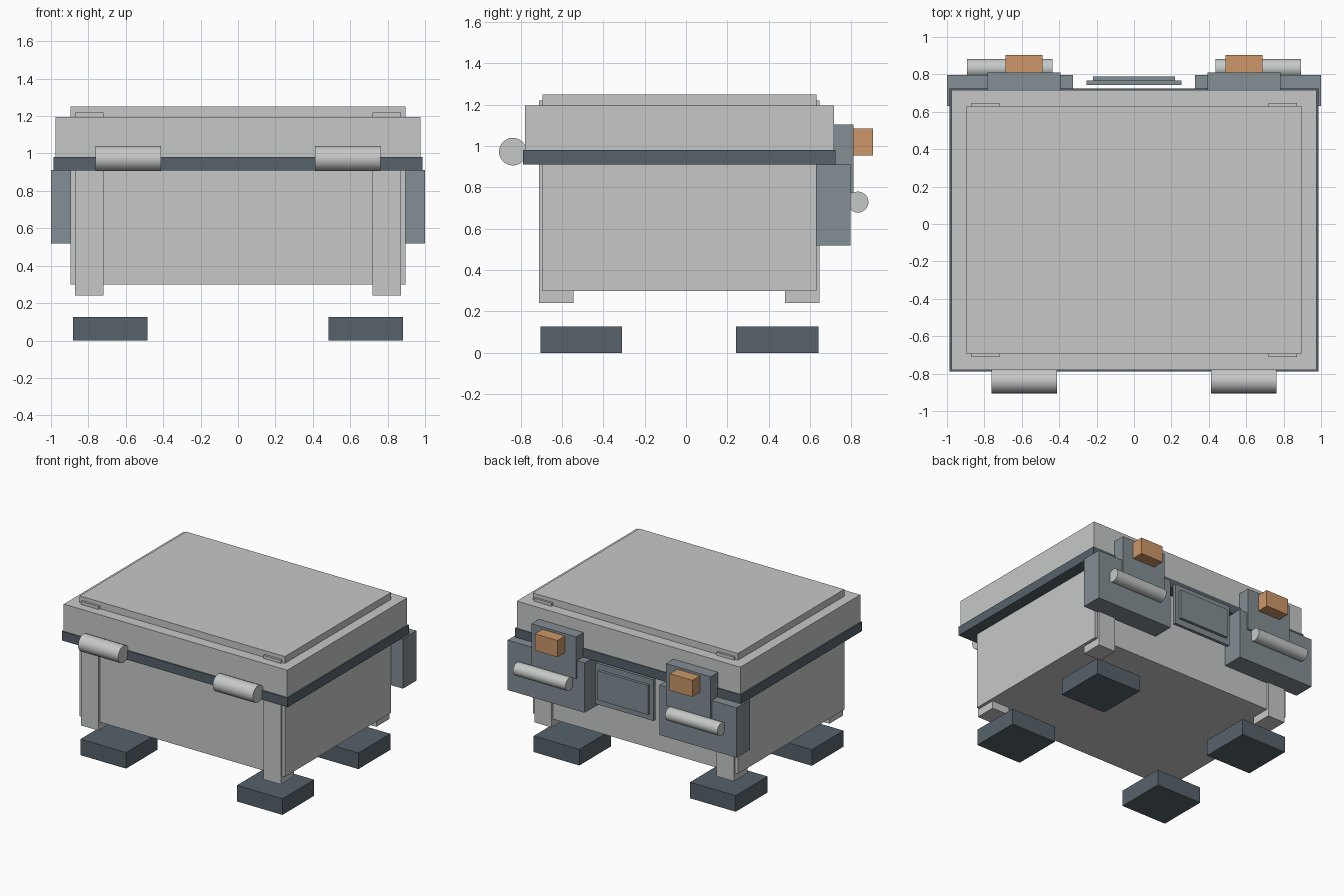
import bpy
import math

cube = bpy.data.objects.get("Cube")
if cube:
    bpy.data.objects.remove(cube, do_unlink=True)


def material(name, hex_code):
    """Flat material from an sRGB hex string, stored as linear values."""
    srgb = [int(hex_code[i:i + 2], 16) / 255 for i in (0, 2, 4)]
    colour = [c / 12.92 if c < 0.04 else ((c + 0.055) / 1.055) ** 2.4 for c in srgb] + [1]
    mat = bpy.data.materials.new(name)
    mat.use_nodes = True
    mat.diffuse_color = colour
    mat.node_tree.nodes["Principled BSDF"].inputs["Base Color"].default_value = colour
    return mat


LIGHT = material("light_grey", "c5c9c7")
STEEL = material("steel_grey", "838e95")
DARK = material("dark_slate", "56626a")
ORANGE = material("copper_orange", "cc9668")


def finish(name, mat):
    obj = bpy.context.object
    obj.name = obj.data.name = name
    obj.data.materials.append(mat)
    return obj


def box(name, mat, x, y, z):
    """Box from (low, high) ranges on each axis."""
    bpy.ops.mesh.primitive_cube_add(size=1, location=[sum(r) / 2 for r in (x, y, z)])
    bpy.context.object.scale = [r[1] - r[0] for r in (x, y, z)]
    bpy.ops.object.transform_apply(location=False, rotation=False, scale=True)
    return finish(name, mat)


def rod(name, mat, x, y, z, radius):
    """Horizontal rod along x."""
    bpy.ops.mesh.primitive_cylinder_add(vertices=24, radius=radius, depth=x[1] - x[0],
                                        location=(sum(x) / 2, y, z),
                                        rotation=(0, math.pi / 2, 0))
    bpy.ops.object.shade_smooth_by_angle(angle=math.radians(30))
    return finish(name, mat)


def sided(side, low, high):
    """Mirror an x range to the chosen side."""
    return tuple(sorted((side * low, side * high)))


# Main case, lid and rim
box("case_body", LIGHT, (-.896, .896), (-.695, .632), (.30, 1.25))
box("lid", LIGHT, (-.976, .976), (-.78, .717), (.98, 1.196))
box("lid_rim", DARK, (-.987, .987), (-.789, .724), (.91, .982))

# Label panel on the back
box("back_panel", STEEL, (-.255, .255), (.743, .767), (.597, .923))
box("back_panel_inset", STEEL, (-.219, .219), (.765, .789), (.645, .875))

for side, label in ((1, "left"), (-1, "right")):
    # Corner posts and feet
    for end, post_y, foot_y in (("front", (-.712, -.545), (-.705, -.31)),
                                ("back", (.48, .647), (.242, .64))):
        box(f"{end}_{label}_post", LIGHT, sided(side, .72, .872), post_y, (.24, 1.22))
        box(f"{end}_{label}_foot", DARK, sided(side, .484, .882), foot_y, (0, .127))

    # Front handle roll
    rod(f"{label}_front_roll", LIGHT, sided(side, .413, .763), -.838, .973, .067)

    # Rear hinge assembly
    box(f"{label}_hinge_base", STEEL, sided(side, .327, 1), (.63, .797), (.518, .912))
    box(f"{label}_hinge_plate", STEEL, sided(side, .392, .783), (.70, .81), (.772, 1.104))
    box(f"{label}_hinge_block", ORANGE, sided(side, .49, .688), (.805, .904), (.955, 1.086))
    rod(f"{label}_hinge_pin", LIGHT, sided(side, .435, .893), .832, .729, .051)
